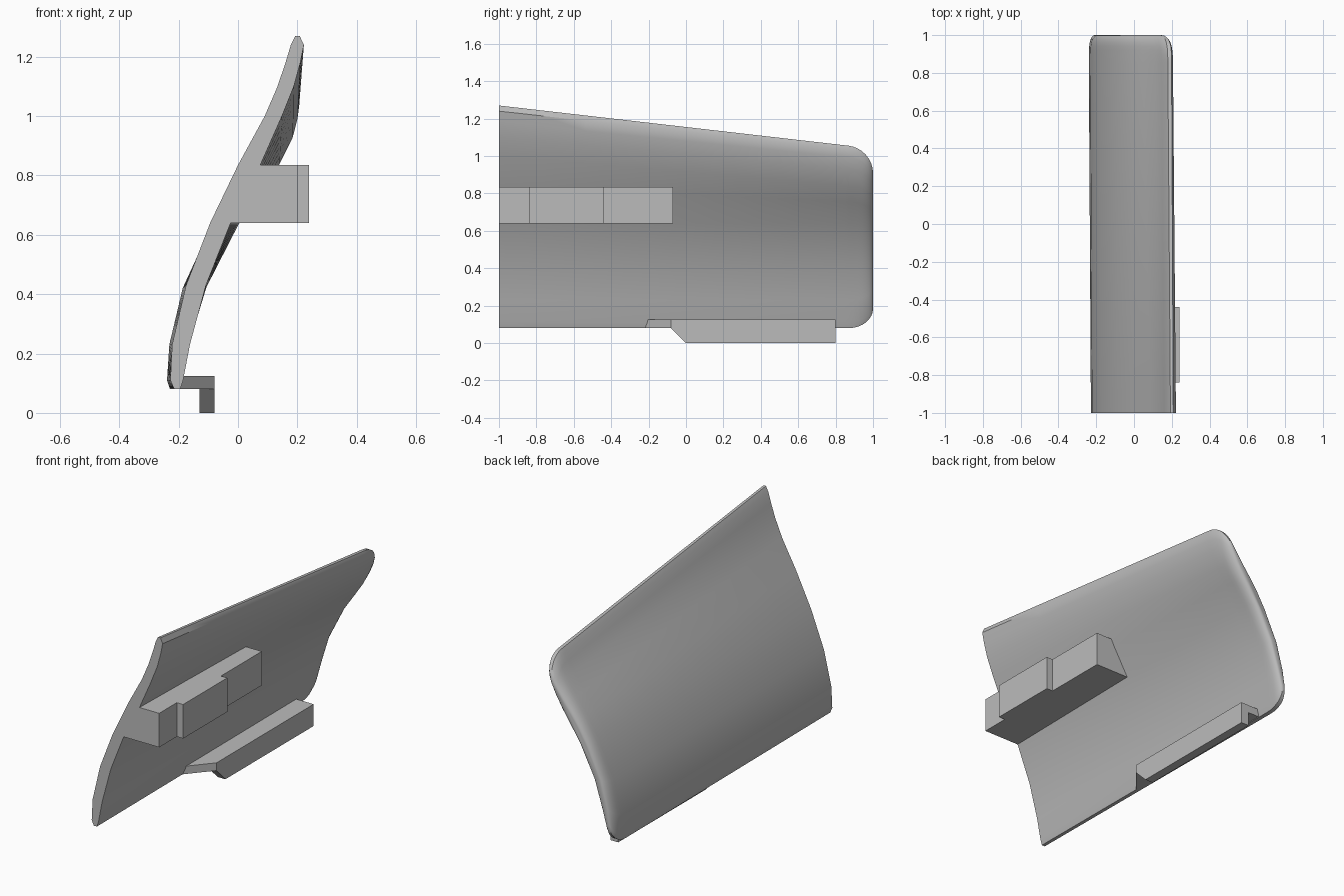
import bpy, bmesh, math

cube = bpy.data.objects.get("Cube")
if cube:
    bpy.data.objects.remove(cube, do_unlink=True)

grey = bpy.data.materials.new("light_grey")
grey.use_nodes = True
grey.diffuse_color = (0.5, 0.5, 0.5, 1)
grey.node_tree.nodes["Principled BSDF"].inputs["Base Color"].default_value = (0.5, 0.5, 0.5, 1)


def finish(name, bm, smooth=False):
    bmesh.ops.recalc_face_normals(bm, faces=bm.faces[:])
    mesh = bpy.data.meshes.new(name)
    bm.to_mesh(mesh)
    bm.free()
    mesh.materials.append(grey)
    ob = bpy.data.objects.new(name, mesh)
    bpy.context.collection.objects.link(ob)
    if smooth:
        bpy.ops.object.select_all(action='DESELECT')
        ob.select_set(True)
        bpy.context.view_layer.objects.active = ob
        bpy.ops.object.shade_smooth_by_angle(angle=math.radians(35))
    return ob


def loft(name, rings, smooth=False):
    """Skin closed rings of equal length and cap both ends."""
    bm = bmesh.new()
    loops = [[bm.verts.new(p) for p in ring] for ring in rings]
    n = len(loops[0])
    for a, b in zip(loops, loops[1:]):
        for i in range(n):
            j = (i + 1) % n
            bm.faces.new((a[i], a[j], b[j], b[i]))
    bm.faces.new(loops[0])
    bm.faces.new(loops[-1])
    return finish(name, bm, smooth)


def lerp(a, b, t):
    return a + (b - a) * t


def sample(pts, z):
    """Piecewise linear lookup of x at height z."""
    for (z0, x0), (z1, x1) in zip(pts, pts[1:]):
        if z <= z1:
            return lerp(x0, x1, (z - z0) / (z1 - z0))
    return pts[-1][1]


# Curved panel: (height, outer x, inner x) at the front and back ends
front = [(.08, -.215, -.195), (.11, -.228, -.185), (.23, -.222, -.162),
         (.43, -.175, -.108), (.64, -.094, -.025), (.835, 0, .075),
         (1.0, .09, .148), (1.1, .133, .188), (1.18, .16, .21),
         (1.24, .178, .222), (1.27, .193, .208)]
back = [(.08, -.23, -.205), (.11, -.24, -.195), (.23, -.232, -.165),
        (.42, -.187, -.108), (.64, -.085, .005), (.75, -.015, .085),
        (.83, .045, .14), (.92, .11, .185), (.98, .145, .2),
        (1.02, .165, .205), (1.04, .178, .198)]


def panel_ring(y, radius=.13):
    t = (y + 1) / 2
    rows = [[lerp(a, b, t) for a, b in zip(f, k)] for f, k in zip(front, back)]
    mid = [(z, (xo + xi) / 2) for z, xo, xi in rows]
    # Round the two back corners and thin the back edge
    d = max(0, y - 1 + radius)
    inset = radius - math.sqrt(max(0, radius ** 2 - d ** 2))
    edge = max(0, y - .94) / .06
    taper = lerp(.3, 1, math.sqrt(max(0, 1 - edge ** 2)))
    low, high = rows[0][0], rows[-1][0]
    outer, inner = [], []
    for z, xo, xi in rows:
        zz = lerp(low + inset * .8, high - inset, (z - low) / (high - low))
        x, half = sample(mid, zz), (xi - xo) / 2 * taper
        outer.append((x - half, y, zz))
        inner.append((x + half, y, zz))
    return outer + inner[::-1]


stations = [-1 + 1.85 * i / 8 for i in range(9)]
stations += [.87 + .13 * math.sin(math.pi / 2 * i / 8) for i in range(9)]
loft("curved_panel", [panel_ring(y) for y in stations], True)

# Mounting block with a raised middle, its rear buried in the panel
for name, y0, y1, x in (("block_front", -1, -.84, .2),
                        ("block_raised_middle", -.84, -.44, .24),
                        ("block_back", -.44, -.07, .2)):
    section = [(-.05, .64), (x, .64), (x, .835), (.05, .835)]
    loft(name, [[(px, y, pz) for px, pz in section] for y in (y0, y1)])

# Lower ledge with a slanted front end
plan = [(-.2, -.22), (-.08, -.08), (-.08, .8), (-.2, .8)]
loft("lower_ledge", [[(x, y, z) for x, y in plan] for z in (.08, .125)])

# Hanging lip under the ledge with a chamfered front
side = [(-.08, .08), (0, 0), (.8, 0), (.8, .08)]
loft("lower_lip", [[(x, y, z) for y, z in side] for x in (-.13, -.08)])
